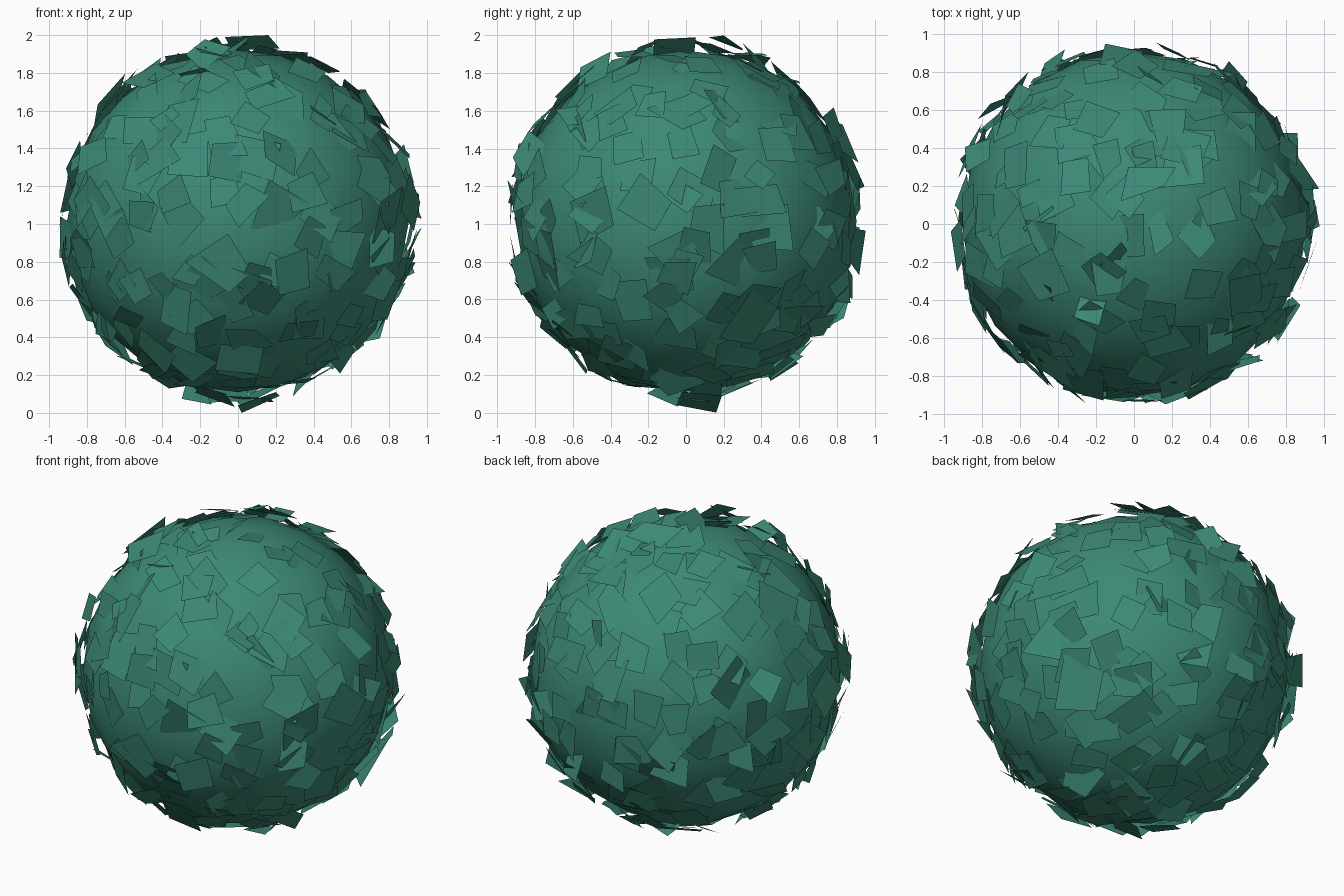
import bpy, bmesh, math, random
from mathutils import Vector

if "Cube" in bpy.data.objects:
    bpy.data.objects.remove(bpy.data.objects["Cube"])

random.seed(5)
CENTRE = Vector((0, 0, 1.015))
RADIUS = 0.905
LEAVES = 290

mat = bpy.data.materials.new("leaf_green")
mat.diffuse_color = (0.045, 0.25, 0.18, 1)
mat.use_nodes = True
mat.node_tree.nodes["Principled BSDF"].inputs["Base Color"].default_value = mat.diffuse_color

# Rounded core of the bush
bpy.ops.mesh.primitive_ico_sphere_add(subdivisions=3, radius=RADIUS, location=CENTRE)
core = bpy.context.object
core.name = "bush_core"
core.data.materials.append(mat)
bpy.ops.object.shade_smooth()


def add_leaf(bm, direction):
    """Irregular four-sided leaf lying nearly flat on the core."""
    tilt = Vector([random.gauss(0, 0.2) for _ in range(3)])
    normal = (direction + tilt).normalized()
    side = normal.orthogonal().normalized()
    up = normal.cross(side)
    turn = random.uniform(0, math.tau)
    middle = direction * random.uniform(0.9, 0.945)
    size = random.uniform(0.1, 0.16)
    verts = []
    for i in range(4):
        a = turn + i * math.pi / 2 + random.uniform(-0.35, 0.35)
        r = size * random.uniform(0.75, 1.25)
        p = middle + (side * math.cos(a) + up * math.sin(a)) * r
        if p.length > 0.99:
            p *= 0.99 / p.length
        p += CENTRE
        p.z = min(max(p.z, 0.02), 1.99)
        verts.append(bm.verts.new(p))
    bm.faces.new(verts)


# Leaves scattered loosely around the core
bm = bmesh.new()
for i in range(LEAVES):
    z = 1 - 2 * (i + 0.5) / LEAVES
    a = i * math.pi * (3 - math.sqrt(5))
    s = math.sqrt(1 - z * z)
    d = Vector((s * math.cos(a), s * math.sin(a), z))
    d += Vector([random.gauss(0, 0.09) for _ in range(3)])
    add_leaf(bm, d.normalized())

# Lowest leaf touching the ground, and the topmost leaf
for corners in (
        ((0.0, -0.05, 0.04), (0.02, 0.16, 0.0), (0.22, 0.19, 0.09), (0.2, -0.02, 0.11)),
        ((-0.07, 0.12, 1.99), (0.16, 0.2, 2.0), (0.22, 0.3, 1.93), (-0.03, 0.3, 1.92))):
    bm.faces.new([bm.verts.new(p) for p in corners])

mesh = bpy.data.meshes.new("bush_leaves")
bm.to_mesh(mesh)
bm.free()
mesh.materials.append(mat)
leaves = bpy.data.objects.new("bush_leaves", mesh)
bpy.context.collection.objects.link(leaves)
